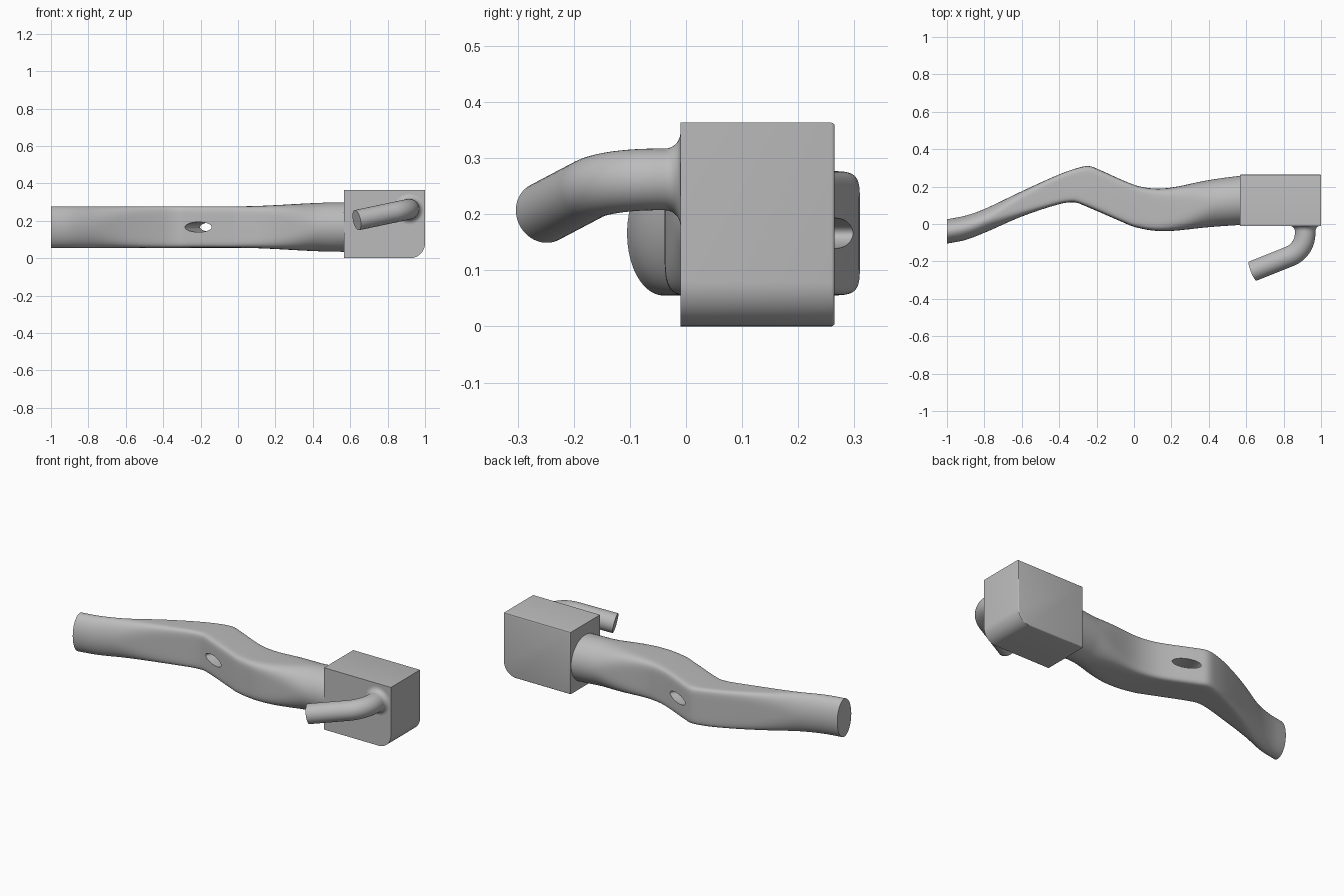
import bpy
import bmesh
import math
from mathutils import Vector

cube = bpy.data.objects.get("Cube")
if cube:
    bpy.data.objects.remove(cube, do_unlink=True)

grey = bpy.data.materials.new("plain grey")
grey.use_nodes = True
colour = (0.5, 0.5, 0.5, 1)
grey.diffuse_color = colour
grey.node_tree.nodes["Principled BSDF"].inputs["Base Color"].default_value = colour


def make_object(name, bm):
    bmesh.ops.recalc_face_normals(bm, faces=bm.faces)
    mesh = bpy.data.meshes.new(name)
    bm.to_mesh(mesh)
    bm.free()
    mesh.materials.append(grey)
    obj = bpy.data.objects.new(name, mesh)
    bpy.context.collection.objects.link(obj)
    return obj


def activate(obj):
    bpy.ops.object.select_all(action="DESELECT")
    obj.select_set(True)
    bpy.context.view_layer.objects.active = obj


def smooth(obj, angle=30):
    activate(obj)
    bpy.ops.object.shade_smooth_by_angle(angle=math.radians(angle))


def loft(name, rings):
    """Skin a list of equally sized point rings and cap both ends."""
    bm = bmesh.new()
    loops = [[bm.verts.new(p) for p in ring] for ring in rings]
    count = len(loops[0])
    for a, b in zip(loops, loops[1:]):
        for i in range(count):
            j = (i + 1) % count
            bm.faces.new((a[i], a[j], b[j], b[i]))
    bm.faces.new(loops[0])
    bm.faces.new(loops[-1])
    return make_object(name, bm)


def interpolate(points, x):
    """Smooth cubic curve through (x, value) points."""
    slope = lambda i, j: (points[j][1] - points[i][1]) / (points[j][0] - points[i][0])
    last = len(points) - 1
    k = next((i for i in range(last) if x <= points[i + 1][0]), last - 1)
    (xa, va), (xb, vb) = points[k], points[k + 1]
    step = xb - xa
    t = (x - xa) / step
    ma = slope(max(k - 1, 0), k + 1) * step
    mb = slope(k, min(k + 2, last)) * step
    return ((1 + 2 * t) * (1 - t) ** 2 * va + t * (1 - t) ** 2 * ma
            + t * t * (3 - 2 * t) * vb + t * t * (t - 1) * mb)


def ramp(x, start, end):
    t = min(max((x - start) / (end - start), 0), 1)
    return t * t * (3 - 2 * t)


def power(value, exponent):
    return math.copysign(abs(value) ** exponent, value)


# Wavy handle: oval at the ends, nearly rectangular around the kink
back_edge = [(-1, .025), (-.9, .045), (-.8, .08), (-.6, .175), (-.4, .265), (-.3, .3),
             (-.24, .31), (-.19, .292), (0, .21), (.1, .19), (.2, .195), (.4, .235), (.6, .262)]
front_edge = [(-1, -.105), (-.9, -.085), (-.8, -.047), (-.6, .04), (-.4, .106), (-.32, .116),
              (-.27, .1), (-.05, .005), (0, -.015), (.1, -.035), (.2, -.037), (.4, -.017), (.6, -.003)]
middle_z = .166
rings = []
steps, sides = 110, 72
for s in range(steps + 1):
    x = -1 + 1.6 * s / steps
    hi, lo = interpolate(back_edge, x), interpolate(front_edge, x)
    half_height = .111 + .021 * ramp(x, 0, .55)
    squareness = 2 + 6 * ramp(x, -.8, -.3) * (1 - ramp(x, -.05, .45))
    ring = []
    for i in range(sides):
        a = math.tau * (i + .5) / sides
        ring.append((x,
                     (hi + lo) / 2 + (hi - lo) / 2 * power(math.cos(a), 2 / squareness),
                     middle_z + half_height * power(math.sin(a), 2 / squareness)))
    rings.append(ring)
handle = loft("handle", rings)

# Oval hole cut square through the sloping slab
across = Vector((.39, .92, 0)).normalized()
along = Vector((across.y, -across.x, 0))
up = Vector((0, 0, 1))
centre = Vector((-.172, .17, middle_z))
cutter = loft("hole_cutter", [
    [centre + across * d + along * (.078 * math.cos(math.tau * i / 40))
     + up * (.027 * math.sin(math.tau * i / 40)) for i in range(40)]
    for d in (-.3, .3)])
cutter.hide_render = True
hole = handle.modifiers.new("hole", "BOOLEAN")
hole.operation = "DIFFERENCE"
hole.solver = "EXACT"
hole.object = cutter
activate(handle)
bpy.ops.object.modifier_apply(modifier=hole.name)
bpy.data.objects.remove(cutter, do_unlink=True)
smooth(handle)

# Block head with one rounded lower edge and softened back edges
low, high = Vector((.566, -.01, 0)), Vector((1, .265, .363))
bm = bmesh.new()
bmesh.ops.create_cube(bm, size=1)
for v in bm.verts:
    v.co = Vector([l + (h - l) * (c + .5) for l, h, c in zip(low, high, v.co)])
outer = [e for e in bm.edges if all(v.co.x > .9 and v.co.z < .1 for v in e.verts)]
bmesh.ops.bevel(bm, geom=outer, offset=.08, segments=14, profile=.5, affect="EDGES")
rear = [e for e in bm.edges if all(v.co.y > .26 for v in e.verts)]
bmesh.ops.bevel(bm, geom=rear, offset=.006, segments=3, profile=.5, affect="EDGES")
smooth(make_object("block_head", bm))

# Bent round peg with a flared foot on the front of the block
foot = Vector((.915, -.01, .262))
corner = Vector((.915, -.14, .262))
tip = Vector((.635, -.252, .203))
radius, flare = .055, .028
start_dir = (corner - foot).normalized()
end_dir = (tip - corner).normalized()
turn = start_dir.angle(end_dir)
bend_radius = .09 / math.tan(turn / 2)
axis = start_dir.cross(end_dir).normalized()
inward = axis.cross(start_dir)
bend_start = corner - start_dir * .09

stations = [(foot - start_dir * .01, start_dir, radius + flare)]
for i in range(9):
    a = math.pi / 2 * i / 8
    stations.append((foot + start_dir * flare * (1 - math.cos(a)), start_dir,
                     radius + flare * (1 - math.sin(a))))
for i in range(25):
    a = turn * i / 24
    direction = start_dir * math.cos(a) + inward * math.sin(a)
    offset = start_dir * math.sin(a) + inward * (1 - math.cos(a))
    stations.append((bend_start + offset * bend_radius, direction, radius))
stations.append((tip, end_dir, radius))

rings = []
for point, direction, r in stations:
    side = axis.cross(direction)
    rings.append([point + (side * math.cos(math.tau * i / 48)
                           + axis * math.sin(math.tau * i / 48)) * r for i in range(48)])
smooth(loft("peg", rings))
